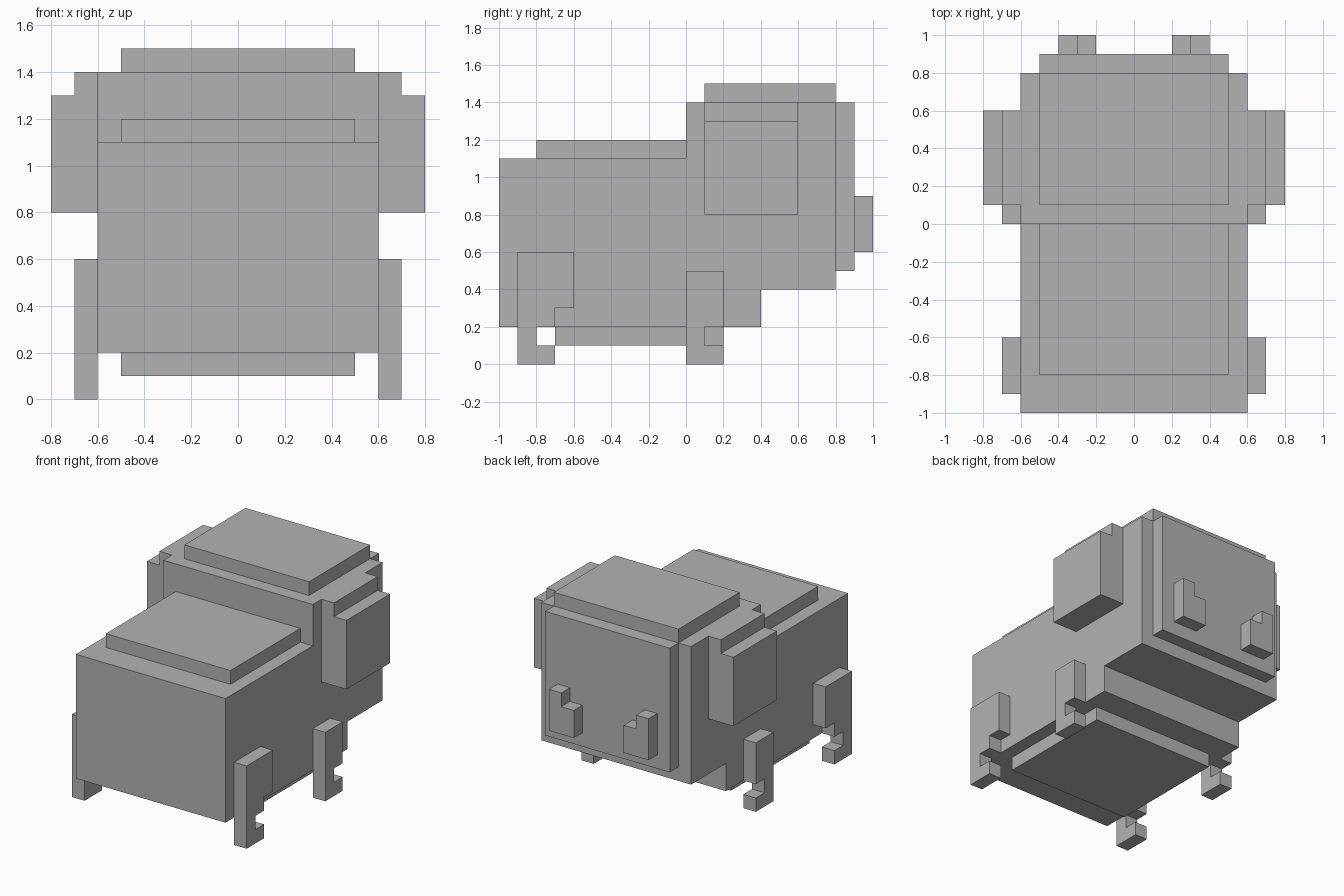
import bpy
import bmesh
from mathutils import Vector

if "Cube" in bpy.data.objects:
    bpy.data.objects.remove(bpy.data.objects["Cube"], do_unlink=True)

grey = bpy.data.materials.new("plain_grey")
grey.use_nodes = True
colour = (0.45, 0.45, 0.45, 1)
grey.diffuse_color = colour
grey.node_tree.nodes["Principled BSDF"].inputs["Base Color"].default_value = colour


def prism(name, outline, axis, low, high, side=1):
    """Extrude a flat outline along x or y; side -1 mirrors it across x."""
    def place(a, b, depth):
        x, y, z = (depth, a, b) if axis == "x" else (a, depth, b)
        return Vector((x * side, y, z))

    bm = bmesh.new()
    face = bm.faces.new([bm.verts.new(place(a, b, low)) for a, b in outline])
    shift = place(0, 0, high - low)
    new = bmesh.ops.extrude_face_region(bm, geom=[face])["geom"]
    verts = [v for v in new if isinstance(v, bmesh.types.BMVert)]
    bmesh.ops.translate(bm, verts=verts, vec=shift)
    bmesh.ops.recalc_face_normals(bm, faces=bm.faces)
    mesh = bpy.data.meshes.new(name)
    bm.to_mesh(mesh)
    bm.free()
    mesh.materials.append(grey)
    obj = bpy.data.objects.new(name, mesh)
    bpy.context.collection.objects.link(obj)
    return obj


def slab(name, half_width, y, z):
    """Centred block given by its y and z ranges."""
    outline = [(y[0], z[0]), (y[1], z[0]), (y[1], z[1]), (y[0], z[1])]
    return prism(name, outline, "x", -half_width, half_width)


# Body and head share one stepped side profile
body = [(-1, 0.2), (0.4, 0.2), (0.4, 0.4), (0.8, 0.4),
        (0.8, 1.4), (0, 1.4), (0, 1.1), (-1, 1.1)]
prism("body", body, "x", -0.6, 0.6)

# Raised pads on the body
slab("back_pad", 0.5, (-0.8, 0), (1.1, 1.2))
slab("head_pad", 0.5, (0.1, 0.8), (1.4, 1.5))
slab("face_pad", 0.5, (0.8, 0.9), (0.5, 1.4))
slab("belly_pad", 0.5, (-0.7, 0.2), (0.1, 0.2))

# Side profiles of the legs, notched above the foot
front_leg = [(-0.9, 0), (-0.7, 0), (-0.7, 0.1), (-0.8, 0.1), (-0.8, 0.2),
             (-0.7, 0.2), (-0.7, 0.3), (-0.6, 0.3), (-0.6, 0.6), (-0.9, 0.6)]
back_leg = [(0, 0), (0.2, 0), (0.2, 0.1), (0.1, 0.1),
            (0.1, 0.2), (0.2, 0.2), (0.2, 0.5), (0, 0.5)]

# Stepped ear and eye, outlined in x and z
ear = [(0.6, 0.8), (0.8, 0.8), (0.8, 1.3), (0.7, 1.3), (0.7, 1.4), (0.6, 1.4)]
eye = [(0.2, 0.6), (0.4, 0.6), (0.4, 0.9), (0.3, 0.9), (0.3, 0.8), (0.2, 0.8)]

for label, side in (("left", 1), ("right", -1)):
    prism(label + "_front_leg", front_leg, "x", 0.6, 0.7, side)
    prism(label + "_back_leg", back_leg, "x", 0.6, 0.7, side)
    prism(label + "_ear", ear, "y", 0.1, 0.6, side)
    prism(label + "_eye", eye, "y", 0.9, 1.0, side)
